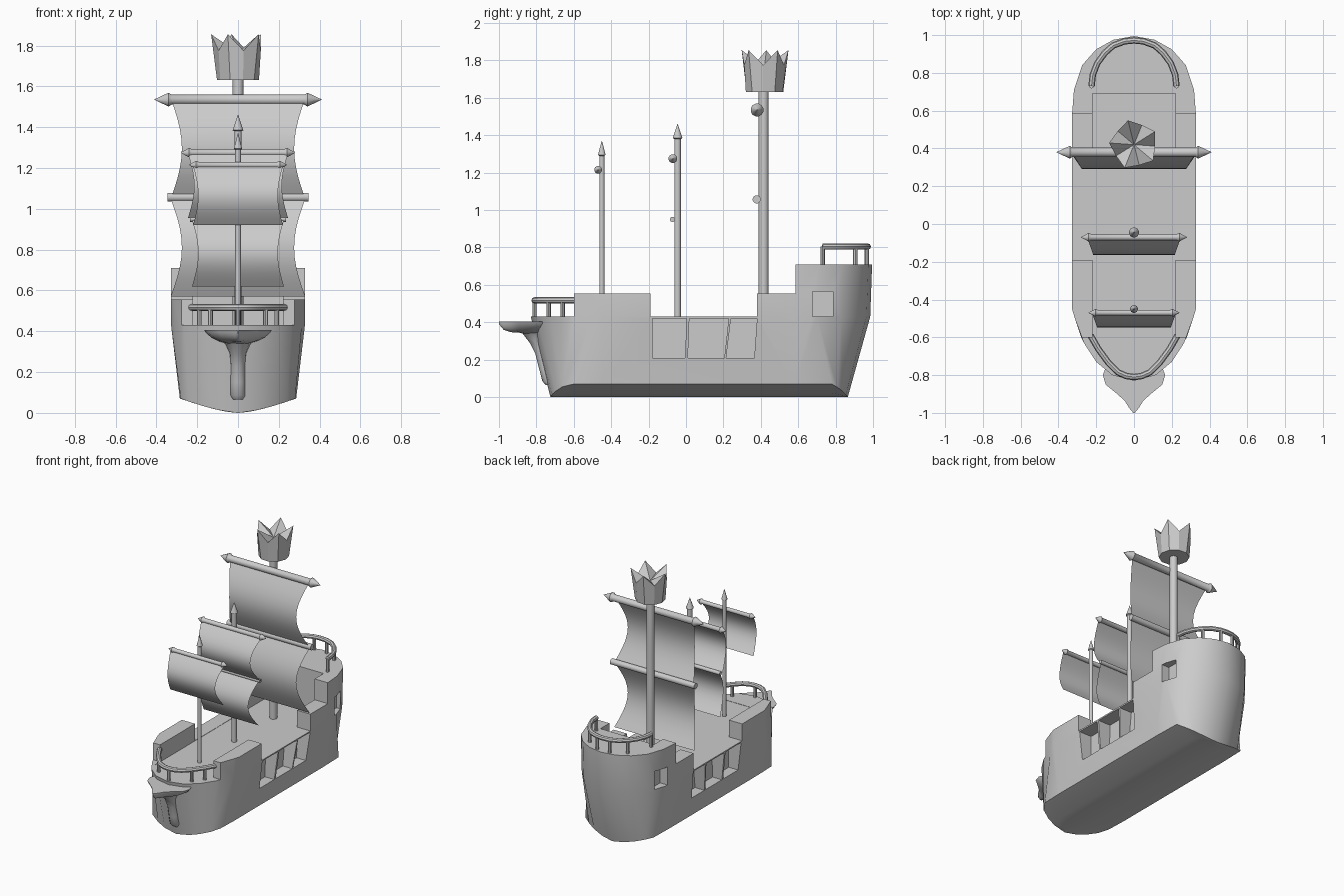
import bpy, bmesh, math
from mathutils import Vector

if "Cube" in bpy.data.objects:
    bpy.data.objects.remove(bpy.data.objects["Cube"])


def finish(name, bm, angle=35):
    bmesh.ops.remove_doubles(bm, verts=bm.verts, dist=1e-5)
    bmesh.ops.recalc_face_normals(bm, faces=bm.faces)
    me = bpy.data.meshes.new(name)
    bm.to_mesh(me)
    bm.free()
    ob = bpy.data.objects.new(name, me)
    bpy.context.collection.objects.link(ob)
    if angle:
        smooth(ob, angle)
    return ob


def smooth(ob, angle=35):
    bpy.ops.object.select_all(action='DESELECT')
    ob.select_set(True)
    bpy.context.view_layer.objects.active = ob
    bpy.ops.object.shade_smooth_by_angle(angle=math.radians(angle))


def loft(name, rings, caps=(True, True), angle=35):
    """Skin a list of closed rings with equal point counts."""
    bm = bmesh.new()
    vr = [[bm.verts.new(p) for p in r] for r in rings]
    n = len(vr[0])
    for a, b in zip(vr, vr[1:]):
        for i in range(n):
            bm.faces.new((a[i], a[(i + 1) % n], b[(i + 1) % n], b[i]))
    if caps[0]:
        bm.faces.new(vr[0])
    if caps[1]:
        bm.faces.new(vr[-1])
    return finish(name, bm, angle)


def turned(name, origin, axis, profile, n=12):
    """Lathe (distance, radius) pairs along an axis."""
    o, d = Vector(origin), Vector(axis).normalized()
    u = d.orthogonal().normalized()
    w = d.cross(u)
    rings = [[o + d * t + (u * math.cos(2 * math.pi * k / n) + w * math.sin(2 * math.pi * k / n)) * max(r, .001)
              for k in range(n)] for t, r in profile]
    return loft(name, rings)


def prism(name, yz, x0, x1):
    return loft(name, [[(x, y, z) for y, z in yz] for x in (x0, x1)], angle=0)


def box_yz(y0, y1, z0, z1):
    return [(y0, z0), (y1, z0), (y1, z1), (y0, z1)]


# Hull: half outlines from stern to bow, mirrored and lofted upward
low = [(0, .865), (.09, .855), (.17, .835), (.23, .81), (.28, .78), (.285, .58),
       (.285, -.45), (.28, -.6), (.24, -.66), (.17, -.695), (.1, -.715), (0, -.725)]
mid = [(0, .985), (.11, .965), (.2, .915), (.275, .83), (.318, .7), (.328, .58),
       (.328, -.45), (.313, -.5), (.265, -.63), (.2, -.73), (.115, -.80), (0, -.83)]
top = [(x, y + (.01 if y > .6 else 0)) for x, y in mid]


def ring(half, zf, s=1):
    right = [(x * s, y, zf(x * s)) for x, y in half]
    return right + [(-x, y, z) for x, y, z in right[-2:0:-1]]


def keel_z(x):
    return .07 * min(1, x / .28) ** 1.5


hull = loft("hull", [ring(low, keel_z, s) for s in (0, .45, 1)] +
            [ring(mid, lambda x: .43), ring(top, lambda x: .71)], (False, True), 0)

# Cut the stepped bulwarks, deck well, gunports and stern windows
cutters = [
    prism("step_cutter", [(-1.1, .43), (-.6, .43), (-.6, .555), (-.19, .555), (-.19, .43), (.38, .43),
                          (.38, .555), (.585, .555), (.585, .9), (-1.1, .9)], -.6, .6),
    prism("well_cutter", box_yz(-.66, .69, .428, .9), -.22, .22)]
ports = [[(-.18, .21), (-.005, .21), (.003, .42), (-.18, .42)],
         [(.01, .21), (.205, .21), (.228, .42), (.018, .42)],
         [(.215, .21), (.365, .21), (.38, .42), (.24, .42)],
         box_yz(.675, .785, .43, .565)]
for s in (1, -1):
    for i, p in enumerate(ports):
        depth = .26 if i == 3 else .225
        cutters.append(prism("port_cutter", p, *sorted((s * depth, s * .5))))
for c in cutters:
    c.hide_render = True
    m = hull.modifiers.new("cut", 'BOOLEAN')
    m.object, m.operation, m.solver = c, 'DIFFERENCE', 'EXACT'
    bpy.context.view_layer.objects.active = hull
    bpy.ops.object.modifier_apply(modifier=m.name)
for c in cutters:
    bpy.data.objects.remove(c)
smooth(hull, 30)

# Masts
turned("main_mast", (0, .415, .42), (0, 0, 1), [(0, .027), (1.23, .027)])
for name, y, r, zt in (("middle_mast", -.045, .018, 1.46), ("fore_mast", -.45, .014, 1.37)):
    h = zt - .42
    turned(name, (0, y, .42), (0, 0, 1), [(0, r), (h - .08, r), (h - .075, r * 1.5), (h, 0)])


# Yards and billowed sails: half length, tip length, sail top and bottom
def yard(name, y, z, half, r, tip):
    end = [(half - tip, r), (half - tip + .015, r * 1.4), (half, 0)] if tip else [(half, r)]
    turned(name, (0, y, z), (1, 0, 0), [(-t, q) for t, q in end[::-1]] + end)


def sail(name, y, z0, z1, half, bulge, pinch):
    bm = bmesh.new()
    rows = []
    for i in range(11):
        s = math.sin(math.pi * i / 10)
        w = half - pinch * s
        rows.append([bm.verts.new((w * k, y - bulge * s, z0 + (z1 - z0) * i / 10)) for k in (-1, 0, 1)])
    for a, b in zip(rows, rows[1:]):
        for k in (0, 1):
            bm.faces.new((a[k], a[k + 1], b[k + 1], b[k]))
    finish(name, bm)


yard("main_upper_yard", .38, 1.535, .41, .025, .085)
yard("main_lower_yard", .378, 1.057, .345, .022, 0)
yard("middle_upper_yard", -.07, 1.275, .28, .017, .055)
yard("middle_lower_yard", -.072, .95, .235, .014, 0)
yard("fore_yard", -.47, 1.215, .24, .015, .05)
sail("main_upper_sail", .37, 1.53, 1.06, .325, .08, .05)
sail("main_lower_sail", .37, 1.05, .57, .33, .08, .055)
sail("middle_upper_sail", -.08, 1.27, .955, .245, .085, .03)
sail("middle_lower_sail", -.08, .945, .62, .225, .08, .03)
sail("fore_sail", -.478, 1.21, .92, .22, .07, .025)

# Lookout basket: five pointed rim with faceted inside
bm = bmesh.new()
rim, base = [], []
for k in range(10):
    a = math.radians(32 + 36 * k)
    r, z = (.132, 1.855) if k % 2 == 0 else (.112, 1.775)
    rim.append(bm.verts.new((r * math.cos(a), .42 + r * math.sin(a), z)))
    base.append(bm.verts.new((.103 * math.cos(a), .42 + .103 * math.sin(a), 1.63)))
centre = bm.verts.new((0, .42, 1.765))
for k in range(10):
    j = (k + 1) % 10
    bm.faces.new((base[k], base[j], rim[j], rim[k]))
    bm.faces.new((rim[k], rim[j], centre))
bm.faces.new(base)
finish("lookout_basket", bm, 0)


# Curved rails with posts
def rail(name, half, z, floor, posts):
    pts = half + [(-x, y) for x, y in half[-2::-1]]
    cu = bpy.data.curves.new(name, 'CURVE')
    cu.dimensions = '3D'
    cu.bevel_depth, cu.bevel_resolution, cu.use_fill_caps = .017, 2, True
    sp = cu.splines.new('POLY')
    sp.points.add(len(pts) - 1)
    for p, (x, y) in zip(sp.points, pts):
        p.co = (x, y, z, 1)
    ob = bpy.data.objects.new(name, cu)
    bpy.context.collection.objects.link(ob)
    bpy.ops.object.select_all(action='DESELECT')
    ob.select_set(True)
    bpy.context.view_layer.objects.active = ob
    bpy.ops.object.convert(target='MESH')
    smooth(bpy.context.object)
    for i in posts:
        for s in ((1, -1) if half[i][0] else (1,)):
            turned(name + "_post", (half[i][0] * s, half[i][1], floor), (0, 0, 1),
                   [(0, .012), (z - floor, .012)], 8)


rail("stern_rail", [(.225, .73), (.218, .79), (.195, .85), (.155, .905), (.11, .945), (.05, .967), (0, .972)],
     .805, .70, (0, 3, 5))
rail("bow_rail", [(.23, -.59), (.19, -.66), (.135, -.735), (.085, -.785), (.04, -.805), (0, -.81)],
     .517, .42, (1, 2, 5))

# Figurehead: beak loft along y, stem loft along z
beak = [(-.76, .15, .33), (-.80, .165, .335), (-.85, .15, .335), (-.895, .095, .345), (-.935, .05, .347),
        (-.975, .025, .36), (-1, .004, .39)]
loft("figurehead_beak", [[(w * math.cos(math.pi * k / 10), y, .405 - (.405 - z) * math.sin(math.pi * k / 10) ** 1.4)
                          for k in range(11)] for y, w, z in beak])
stem = [(.065, -.75, .025), (.085, -.768, .036), (.15, -.785, .038), (.23, -.805, .038), (.29, -.835, .042),
        (.335, -.87, .06), (.37, -.895, .09)]
loft("figurehead_stem", [[(w * math.cos(math.pi * k / 6), (y - .71) / 2 + (y + .71) / 2 * -math.sin(math.pi * k / 6) * -1, z)
                          for k in range(12)] for z, y, w in stem])
